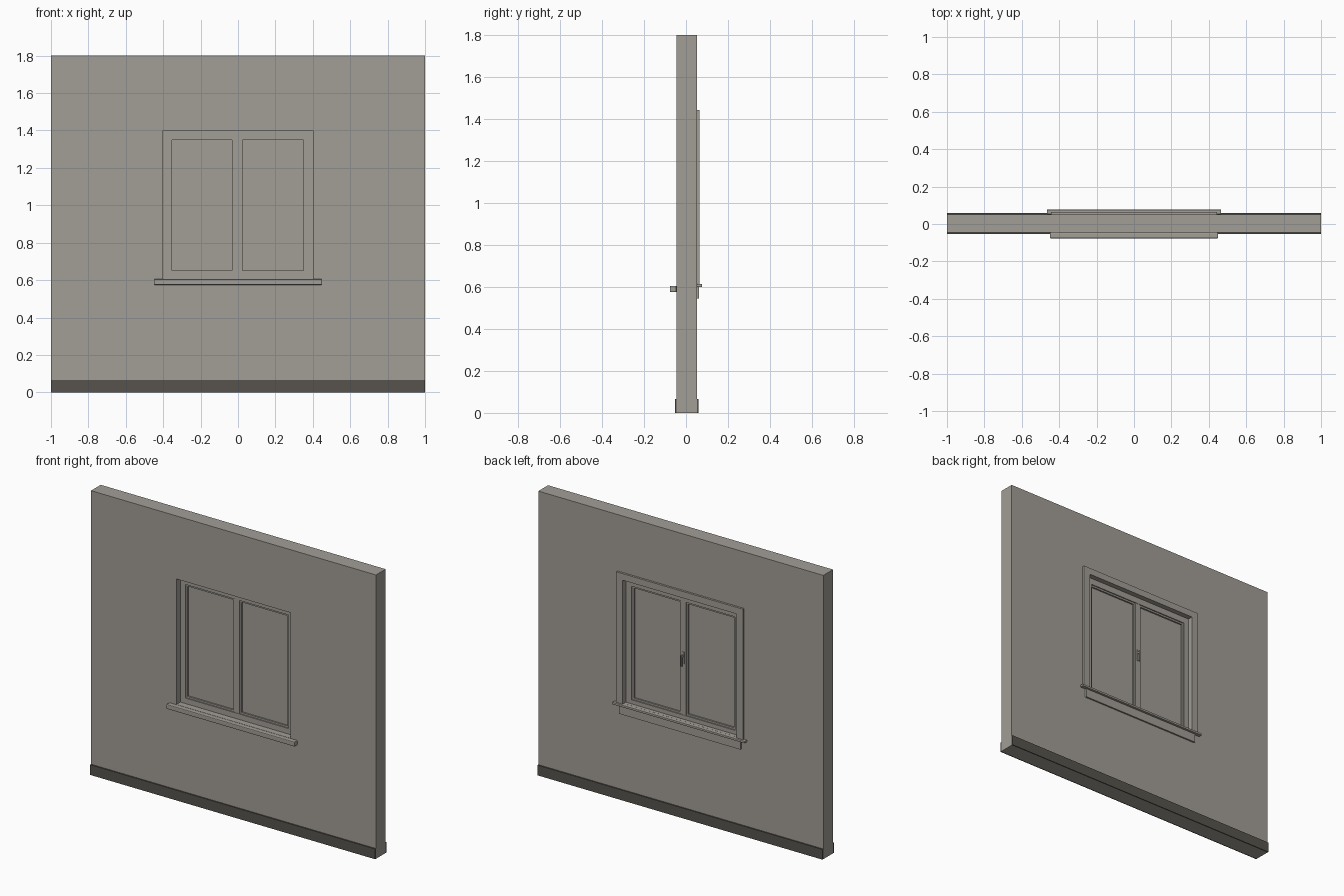
import bpy, bmesh

if "Cube" in bpy.data.objects:
    bpy.data.objects.remove(bpy.data.objects["Cube"])


def material(name, rgb):
    m = bpy.data.materials.new(name)
    m.diffuse_color = (*rgb, 1)
    m.use_nodes = True
    m.node_tree.nodes["Principled BSDF"].inputs["Base Color"].default_value = m.diffuse_color
    return m


GREY = material("warm grey", (0.36, 0.34, 0.305))
DARK = material("dark skirting grey", (0.095, 0.087, 0.074))


def finish(name, bm, mat, bevel=0, segments=2):
    bmesh.ops.recalc_face_normals(bm, faces=bm.faces)
    me = bpy.data.meshes.new(name)
    bm.to_mesh(me)
    bm.free()
    me.materials.append(mat)
    ob = bpy.data.objects.new(name, me)
    bpy.context.collection.objects.link(ob)
    if bevel:
        mod = ob.modifiers.new("rounded_edges", 'BEVEL')
        mod.width, mod.segments = bevel, segments
    return ob


def box(name, x0, x1, y0, y1, z0, z1, mat=GREY, bevel=0):
    bm = bmesh.new()
    bmesh.ops.create_cube(bm, size=1)
    for v in bm.verts:
        v.co = ((x0, x1)[v.co.x > 0], (y0, y1)[v.co.y > 0], (z0, z1)[v.co.z > 0])
    return finish(name, bm, mat, bevel)


def ring(name, outer, inner, y0, y1, mat=GREY):
    """Rectangular border; outer and inner are (x0, x1, z0, z1)."""
    bm = bmesh.new()

    def loop(r, y):
        return [bm.verts.new(p) for p in
                ((r[0], y, r[2]), (r[1], y, r[2]), (r[1], y, r[3]), (r[0], y, r[3]))]
    loops = [loop(outer, y0), loop(outer, y1), loop(inner, y1), loop(inner, y0)]
    for a, b in zip(loops, loops[1:] + loops[:1]):
        for i in range(4):
            j = (i + 1) % 4
            bm.faces.new((a[i], a[j], b[j], b[i]))
    return finish(name, bm, mat)


FRONT, BACK = -0.045, 0.052

# Wall with window opening
ring("wall", (-1, 1, 0, 1.8), (-0.4, 0.4, 0.6, 1.4), FRONT, BACK)

# Skirting boards on both faces
box("front_skirting", -1, 1, FRONT - 0.008, FRONT, 0, 0.065, DARK)
box("back_skirting", -1, 1, BACK, BACK + 0.008, 0, 0.065, DARK)

# Fixed window frame and centre post
ring("window_frame", (-0.4, 0.4, 0.605, 1.4), (-0.365, 0.36, 0.64, 1.36), -0.007, 0.032)
box("centre_post", -0.02, 0.014, -0.005, 0.03, 0.64, 1.36)

# Sash beads and panes on each side of the post
for side, x0, x1 in (("left", -0.365, -0.02), ("right", 0.014, 0.36)):
    b = 0.011
    ring(side + "_sash", (x0, x1, 0.64, 1.36),
         (x0 + b, x1 - b, 0.64 + b, 1.36 - b), 0.0, 0.025)
    box(side + "_pane", x0 + b, x1 - b, 0.009, 0.015, 0.64 + b, 1.36 - b)

# Outside sill
box("outer_sill", -0.45, 0.45, -0.077, FRONT, 0.575, 0.605, bevel=0.005)
box("sill_bed", -0.4, 0.4, FRONT - 0.002, 0.0, 0.595, 0.605)

# Inside stool, apron and casing
box("inner_stool", -0.465, 0.465, BACK, 0.077, 0.6, 0.614, bevel=0.003)
box("stool_bed", -0.4, 0.4, 0.03, BACK + 0.002, 0.6, 0.614)
box("apron", -0.425, 0.425, BACK, 0.062, 0.545, 0.6)
for s, side in ((-1, "left"), (1, "right")):
    xs = sorted((s * 0.4, s * 0.445))
    box(side + "_casing", xs[0], xs[1], BACK, 0.065, 0.614, 1.4)
box("head_casing", -0.445, 0.445, BACK, 0.065, 1.4, 1.442)

# Window handle on the inside
box("handle_plate", -0.009, 0.003, 0.03, 0.034, 0.965, 1.04)
box("handle_neck", -0.007, 0.001, 0.033, 0.05, 1.01, 1.022)
box("handle_lever", -0.008, 0.002, 0.046, 0.054, 0.955, 1.025, bevel=0.002)
